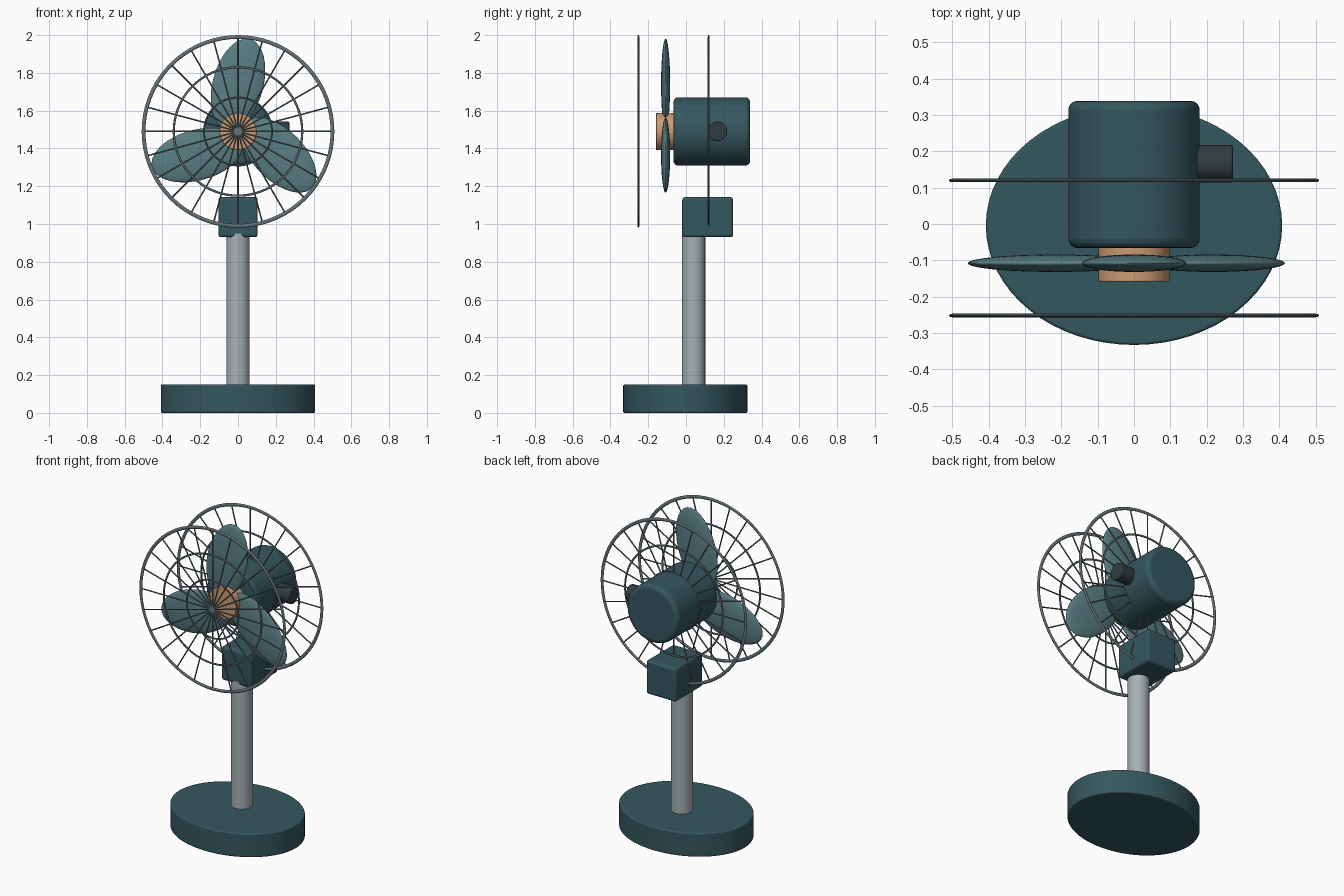
import bpy, bmesh, math
from mathutils import Matrix, Vector

if "Cube" in bpy.data.objects:
    bpy.data.objects.remove(bpy.data.objects["Cube"])

AXIS_Z = 1.49
ALONG_Y = (math.pi / 2, 0, 0)


def material(name, rgb):
    m = bpy.data.materials.new(name)
    m.diffuse_color = (*rgb, 1)
    m.use_nodes = True
    m.node_tree.nodes["Principled BSDF"].inputs["Base Color"].default_value = m.diffuse_color
    return m


TEAL = material("dark_teal", (0.035, 0.095, 0.115))
BLADE = material("blade_teal", (0.10, 0.21, 0.23))
COPPER = material("copper", (0.60, 0.33, 0.17))
STEEL = material("steel", (0.38, 0.44, 0.46))
WIRE = material("wire", (0.13, 0.17, 0.19))
BLACK = material("knob_black", (0.03, 0.045, 0.05))


def finish(name, mat, bevel=0):
    ob = bpy.context.object
    ob.name = name
    bpy.ops.object.transform_apply(location=False, rotation=True, scale=True)
    ob.data.materials.append(mat)
    if bevel:
        b = ob.modifiers.new("bevel", 'BEVEL')
        b.width, b.segments, b.limit_method = bevel, 4, 'ANGLE'
    bpy.ops.object.shade_smooth_by_angle(angle=math.radians(40))
    return ob


def cylinder(name, mat, r, depth, loc, rot=(0, 0, 0), bevel=0, scale=(1, 1, 1)):
    bpy.ops.mesh.primitive_cylinder_add(vertices=64, radius=r, depth=depth, location=loc, rotation=rot)
    bpy.context.object.scale = scale
    return finish(name, mat, bevel)


# Stand: oval base, pole, neck block
cylinder("base", TEAL, 1, 0.15, (0, -0.004, 0.075), bevel=0.008, scale=(0.408, 0.329, 1))
cylinder("pole", STEEL, 0.062, 0.82, (0, 0.04, 0.54))
bpy.ops.mesh.primitive_cube_add(size=1, location=(0, 0.115, 1.036))
bpy.context.object.scale = (0.208, 0.27, 0.212)
finish("neck_block", TEAL, 0.015)

# Motor housing, side knob, hub
cylinder("motor", TEAL, 0.181, 0.405, (0, 0.1365, AXIS_Z), ALONG_Y, 0.025)
cylinder("knob", BLACK, 0.052, 0.11, (0.217, 0.166, AXIS_Z), (0, math.pi / 2, 0), 0.006)
cylinder("hub", COPPER, 0.098, 0.10, (0, -0.109, AXIS_Z), ALONG_Y, 0.004)

# Three flattened blades, each skewed from its radius
for i in range(3):
    a = math.radians(90 + 120 * i)
    loc = (0.25 * math.cos(a), -0.108, AXIS_Z + 0.25 * math.sin(a))
    bpy.ops.mesh.primitive_uv_sphere_add(segments=48, ring_count=24, location=loc)
    ob = bpy.context.object
    ob.scale = (0.247, 0.024, 0.134)
    ob.rotation_euler = (0, -(a - math.radians(15)), 0)
    finish(f"blade_{i + 1}", BLADE)


# Wire guard: three flattened rings, spokes and a centre button
def guard(name, y):
    bm = bmesh.new()
    n, k = 72, 8
    for R, w in ((0.50, 0.010), (0.34, 0.006), (0.18, 0.005)):
        rows = []
        for i in range(n):
            a = 2 * math.pi * i / n
            row = []
            for j in range(k):
                t = 2 * math.pi * j / k
                r = R + w * math.cos(t)
                row.append(bm.verts.new((r * math.cos(a), 0.005 * math.sin(t), r * math.sin(a))))
            rows.append(row)
        for i in range(n):
            p, q = rows[i], rows[(i + 1) % n]
            for j in range(k):
                bm.faces.new((p[j], p[(j + 1) % k], q[(j + 1) % k], q[j]))
    for i in range(24):
        m = Matrix.Rotation(2 * math.pi * i / 24, 4, 'Y') @ Matrix.Translation((0, 0, 0.25))
        bmesh.ops.create_cone(bm, cap_ends=True, segments=8, radius1=0.004, radius2=0.004, depth=0.5, matrix=m)
    bmesh.ops.create_cone(bm, cap_ends=True, segments=24, radius1=0.022, radius2=0.022, depth=0.01,
                          matrix=Matrix.Rotation(math.pi / 2, 4, 'X'))
    bmesh.ops.recalc_face_normals(bm, faces=bm.faces)
    me = bpy.data.meshes.new(name)
    bm.to_mesh(me)
    bm.free()
    ob = bpy.data.objects.new(name, me)
    ob.location = (0, y, AXIS_Z)
    bpy.context.collection.objects.link(ob)
    bpy.ops.object.select_all(action='DESELECT')
    ob.select_set(True)
    bpy.context.view_layer.objects.active = ob
    finish(name, WIRE)


guard("front_guard", -0.252)
guard("rear_guard", 0.12)
